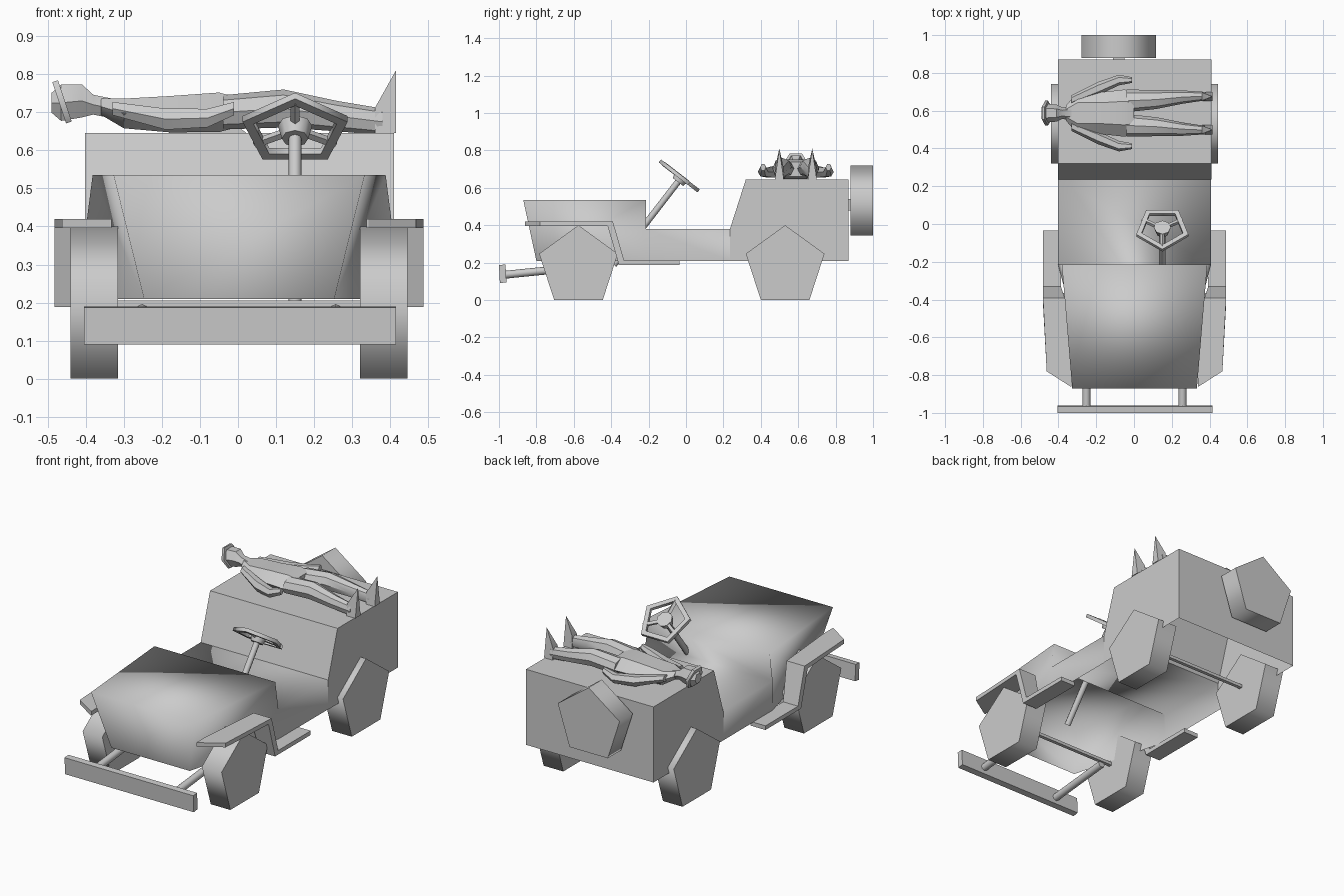
import bpy, math
from mathutils import Vector, Matrix

if "Cube" in bpy.data.objects:
    bpy.data.objects.remove(bpy.data.objects["Cube"])

grey = bpy.data.materials.new("plain_grey")
grey.diffuse_color = (0.6, 0.6, 0.6, 1)
grey.use_nodes = True
grey.node_tree.nodes["Principled BSDF"].inputs["Base Color"].default_value = grey.diffuse_color


def make(name, verts, faces, angle=30):
    me = bpy.data.meshes.new(name)
    me.from_pydata([tuple(v) for v in verts], [], faces)
    me.materials.append(grey)
    ob = bpy.data.objects.new(name, me)
    bpy.context.collection.objects.link(ob)
    bpy.ops.object.select_all(action='DESELECT')
    ob.select_set(True)
    bpy.context.view_layer.objects.active = ob
    bpy.ops.object.mode_set(mode='EDIT')
    bpy.ops.mesh.select_all(action='SELECT')
    bpy.ops.mesh.normals_make_consistent(inside=False)
    bpy.ops.object.mode_set(mode='OBJECT')
    bpy.ops.object.shade_smooth_by_angle(angle=math.radians(angle))
    return ob


def loft(name, rings, angle=30):
    """Skin a list of equal-length rings and cap both ends."""
    n = len(rings[0])
    verts = [v for r in rings for v in r]
    faces = [(k*n + i, k*n + (i+1) % n, (k+1)*n + (i+1) % n, (k+1)*n + i)
             for k in range(len(rings) - 1) for i in range(n)]
    faces += [tuple(range(n)), tuple(range(len(verts) - n, len(verts)))]
    return make(name, verts, faces, angle)


def box(name, x0, x1, y0, y1, z0, z1):
    return loft(name, [[(x, y0, z0), (x, y1, z0), (x, y1, z1), (x, y0, z1)] for x in (x0, x1)])


def rod(name, a, b, r, n=8, r2=None):
    """Straight tapered tube from a to b."""
    a, b = Vector(a), Vector(b)
    q = (b - a).to_track_quat('Z', 'Y')
    circle = [Vector((math.cos(2*math.pi*i/n), math.sin(2*math.pi*i/n), 0)) for i in range(n)]
    return loft(name, [[a + q @ (c*r) for c in circle], [b + q @ (c*(r2 or r)) for c in circle]], 60)


def pentagon(r):
    return [(r*math.sin(2*math.pi*i/5), r*math.cos(2*math.pi*i/5)) for i in range(5)]


def sections(name, rows, n=6):
    """Body part along x: rows of (x, y, z, half width, half height)."""
    return loft(name, [[(x, y + w*math.cos(2*math.pi*i/n), z + h*math.sin(2*math.pi*i/n))
                        for i in range(n)] for x, y, z, w, h in rows], 35)


# Front body: hood, cowl and low cabin, open underneath
half = [(.33, -.87, .535), (.25, -.80, .21), (.385, -.215, .535), (.405, -.215, .38),
        (.405, -.215, .21), (.405, .235, .38), (.405, .235, .21)]
verts = [(x + .003, y, z) for x, y, z in half] + [(-x + .003, y, z) for x, y, z in half]
faces = [(0, 7, 8, 1), (0, 2, 9, 7), (2, 3, 10, 9), (3, 5, 12, 10)]
for o in (0, 7):
    faces += [(o, o+1, o+4, o+3, o+2), (o+3, o+4, o+6, o+5)]
make("hood_and_cabin", verts, faces, 100)

# Rear body: tall box with sloped front, open underneath
prof = [(.235, .21), (.235, .38), (.32, .645), (.87, .645), (.87, .21)]
verts = [(x, y, z) for x in (-.402, .41) for y, z in prof]
make("rear_box", verts, [(0, 1, 2, 3, 4), (5, 6, 7, 8, 9)] + [(i, i+1, i+6, i+5) for i in (1, 2, 3)])

# Five-sided wheels, axles and spare wheel
R = .221
for label, y in (("front", -.575), ("rear", .53)):
    for side, x0, x1 in (("left", -.44, -.315), ("right", .32, .445)):
        loft(f"{label}_wheel_{side}",
             [[(x, y + a, .179 + b) for a, b in pentagon(R)] for x in (x0, x1)], 75)
    box(label + "_axle", -.32, .325, y - .01, y + .01, .187, .205)
loft("spare_wheel", [[(-.08 + a, y, .513 + b) for a, b in pentagon(.207)] for y in (.88, 1.0)], 75)
box("spare_mount", -.11, -.05, .865, .885, .48, .54)

# Fenders running down into the side steps
path = [(-.86, .408, .335, .34), (-.78, .408, .335, .465), (-.405, .408, .37, .485),
        (-.345, .2, .39, .485), (-.035, .2, .39, .485)]
for side, s in (("left", -1), ("right", 1)):
    rings = []
    for i, (y, z, xi, xo) in enumerate(path):
        dy = (0, 0, .014, .014, 0)[i]
        rings.append([(s*xi + .003, y - dy, z - .012), (s*xo + .003, y - dy, z - .012),
                      (s*xo + .003, y + dy, z + .012), (s*xi + .003, y + dy, z + .012)])
    loft("fender_" + side, rings)

# Bumper and its two struts
loft("bumper", [[(x, -.995, .09), (x, -.96, .095), (x, -.965, .19), (x, -1, .187)] for x in (-.405, .415)])
for side, x in (("left", -.252), ("right", .257)):
    rod("bumper_strut_" + side, (x, -.97, .135), (x, -.575, .175), .021)

# Steering column and five-sided wheel with three spokes
hub = Vector((.15, -.025, .655))
axis = Vector((0, .61, .79)).normalized()
up = Vector((0, -axis.z, axis.y))
right = Vector((1, 0, 0))
rod("steering_column", hub - axis*.59, hub, .017)
rod("steering_hub", hub - axis*.03, hub + axis*.012, .035, 8, .045)
rims = [[hub + (right*a + up*b) + axis*h for a, b in pentagon(r)]
        for r, h in ((.145, -.01), (.145, .01), (.115, .01), (.115, -.01))]
verts = [v for r in rims for v in r]
make("steering_rim", verts, [(k*5 + i, k*5 + (i+1) % 5, (k+1) % 4*5 + (i+1) % 5, (k+1) % 4*5 + i)
                             for k in range(4) for i in range(5)], 75)
for i in range(3):
    t = 2*math.pi*i/3
    d = right*math.sin(t) + up*math.cos(t)
    rod(f"steering_spoke_{i + 1}", hub + d*.02, hub + d*.122, .012, 4)

# Figure lying on the rear box
Y = .587
sections("figure_head", [(-.49, Y, .725, .03, .03), (-.465, Y, .725, .05, .055),
                         (-.41, Y, .73, .045, .05), (-.38, Y, .72, .03, .03), (-.33, Y, .71, .04, .03)])
rod("figure_hat_brim", (-.47, Y, .725), (-.455, Y, .73), .066, 6)
sections("figure_torso", [(-.36, Y, .715, .04, .025), (-.30, Y, .697, .11, .045),
                          (-.18, Y, .695, .11, .055), (-.05, Y, .70, .125, .06), (0, Y, .70, .11, .045)])
for side, s in (("left", 1), ("right", -1)):
    sections("figure_arm_" + side, [(-.33, Y + s*.07, .71, .025, .02), (-.19, Y + s*.13, .682, .035, .032),
                                    (-.08, Y + s*.175, .685, .028, .028), (-.01, Y + s*.175, .71, .015, .02)])
    sections("figure_leg_" + side, [(-.04, Y + s*.065, .70, .06, .045), (.12, Y + s*.072, .71, .05, .05),
                                    (.26, Y + s*.085, .69, .035, .04), (.38, Y + s*.09, .675, .022, .035)], 8)
    y = Y + s*.088
    make("figure_foot_" + side, [(.36, y - .024, .645), (.36, y + .024, .645), (.415, y + .024, .645),
                                 (.415, y - .024, .645), (.36, y - .022, .712), (.36, y + .022, .712),
                                 (.415, y, .81)],
         [(0, 1, 2, 3), (0, 1, 5, 4), (1, 2, 6, 5), (0, 3, 6, 4), (2, 3, 6), (4, 5, 6)])
